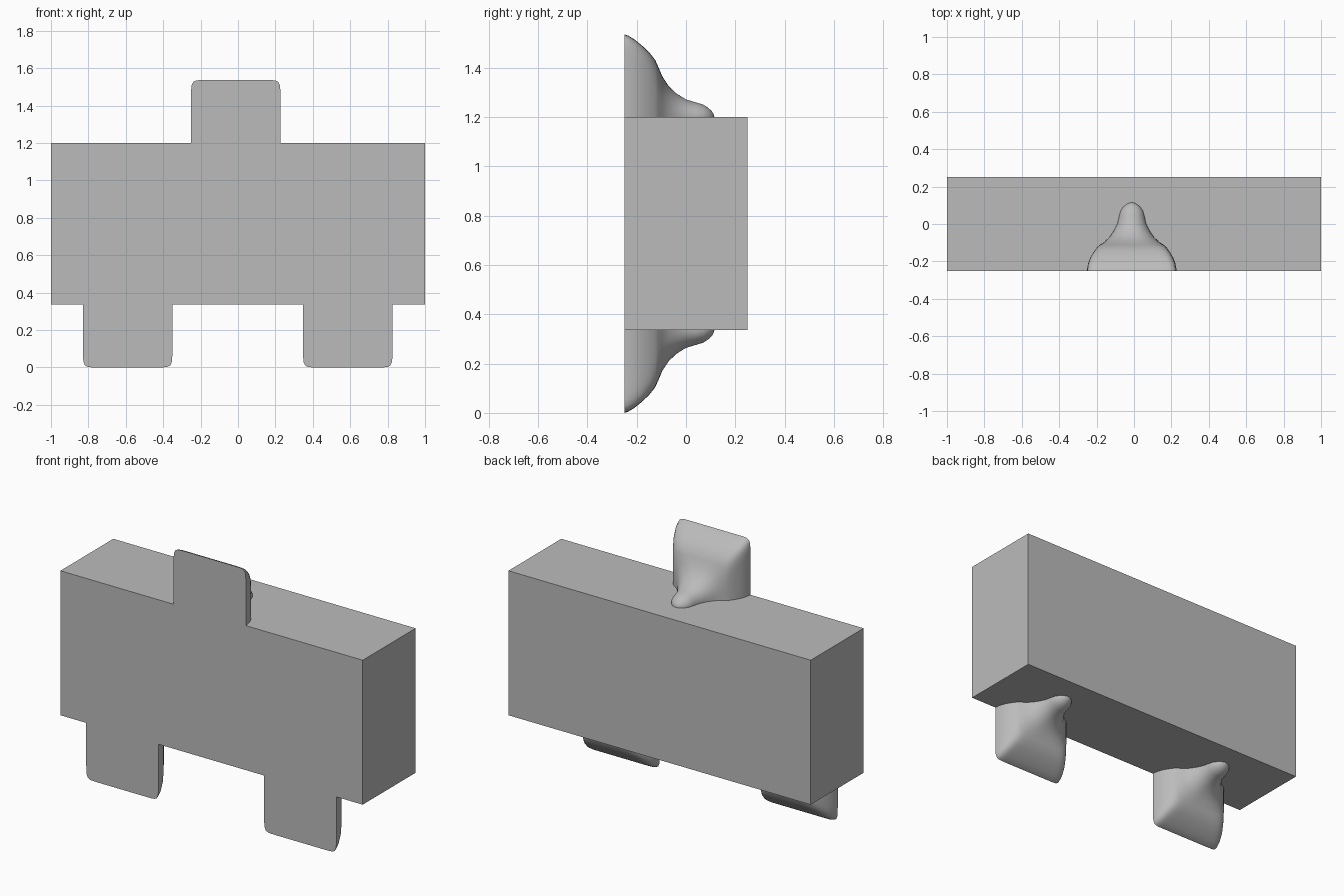
import bpy
import bmesh
from math import cos, sin, pi, radians

cube = bpy.data.objects.get("Cube")
if cube:
    bpy.data.objects.remove(cube, do_unlink=True)

grey = bpy.data.materials.new("plain grey")
grey.use_nodes = True
grey.diffuse_color = (0.5, 0.5, 0.5, 1)
grey.node_tree.nodes["Principled BSDF"].inputs["Base Color"].default_value = (0.5, 0.5, 0.5, 1)

FRONT, BASE, TOP = -0.25, 0.336, 1.2
SEGMENTS = 72

# Tab sections from front to nub tip: y, half width, height, squareness
SECTIONS = [
    (-0.25, 0.239, 0.336, 18), (-0.235, 0.238, 0.331, 17),
    (-0.21, 0.233, 0.316, 15), (-0.18, 0.222, 0.292, 13),
    (-0.15, 0.204, 0.264, 11), (-0.125, 0.186, 0.232, 9),
    (-0.112, 0.172, 0.203, 6), (-0.095, 0.145, 0.163, 3.5),
    (-0.07, 0.119, 0.126, 2.6), (-0.04, 0.098, 0.097, 2.2),
    (0, 0.077, 0.072, 2), (0.04, 0.068, 0.060, 2),
    (0.07, 0.060, 0.051, 2), (0.09, 0.046, 0.038, 2),
    (0.105, 0.029, 0.024, 2), (0.113, 0.012, 0.010, 2),
]


def finish(name, bm):
    bmesh.ops.recalc_face_normals(bm, faces=bm.faces)
    mesh = bpy.data.meshes.new(name)
    bm.to_mesh(mesh)
    bm.free()
    mesh.materials.append(grey)
    obj = bpy.data.objects.new(name, mesh)
    bpy.context.collection.objects.link(obj)
    return obj


def tab(name, x, z, up):
    """Flat-fronted rounded tab flaring back into a small nub."""
    bm = bmesh.new()
    rings = []
    for y, w, h, p in SECTIONS:
        ring = []
        for i in range(SEGMENTS + 1):
            a = pi * i / SEGMENTS
            c, s = cos(a), sin(a)
            r = (abs(c / w) ** p + abs(s / h) ** p) ** (-1 / p)
            ring.append(bm.verts.new((x + r * c, y, z + up * r * s)))
        rings.append(ring)
    for a, b in zip(rings, rings[1:]):
        for i in range(SEGMENTS):
            bm.faces.new((a[i], a[i + 1], b[i + 1], b[i]))
    tip = bm.verts.new((x, 0.115, z))
    for a, b in zip(rings[-1], rings[-1][1:]):
        bm.faces.new((a, b, tip))
    bm.faces.new(rings[0])
    # Sunken floor closes the shell inside the block
    rim = [ring[0] for ring in rings] + [tip] + [ring[-1] for ring in reversed(rings)]
    floor = [bm.verts.new((v.co.x, v.co.y, z - up * 0.02)) for v in rim]
    for i in range(len(rim)):
        j = (i + 1) % len(rim)
        if j:
            bm.faces.new((rim[i], rim[j], floor[j], floor[i]))
    bm.faces.new(floor)
    bm.faces.new((rings[0][0], rings[0][-1], floor[-1], floor[0]))
    obj = finish(name, bm)
    bpy.ops.object.select_all(action="DESELECT")
    obj.select_set(True)
    bpy.context.view_layer.objects.active = obj
    bpy.ops.object.shade_smooth_by_angle(angle=radians(38))


# Main block
bm = bmesh.new()
bmesh.ops.create_cube(bm, size=1)
bmesh.ops.scale(bm, vec=(2, 0.5, TOP - BASE), verts=bm.verts)
bmesh.ops.translate(bm, vec=(0, 0, (TOP + BASE) / 2), verts=bm.verts)
finish("main_block", bm)

# One tab above, two hanging below
tab("top_tab", -0.012, TOP, 1)
tab("bottom_right_tab", -0.59, BASE, -1)
tab("bottom_left_tab", 0.587, BASE, -1)
